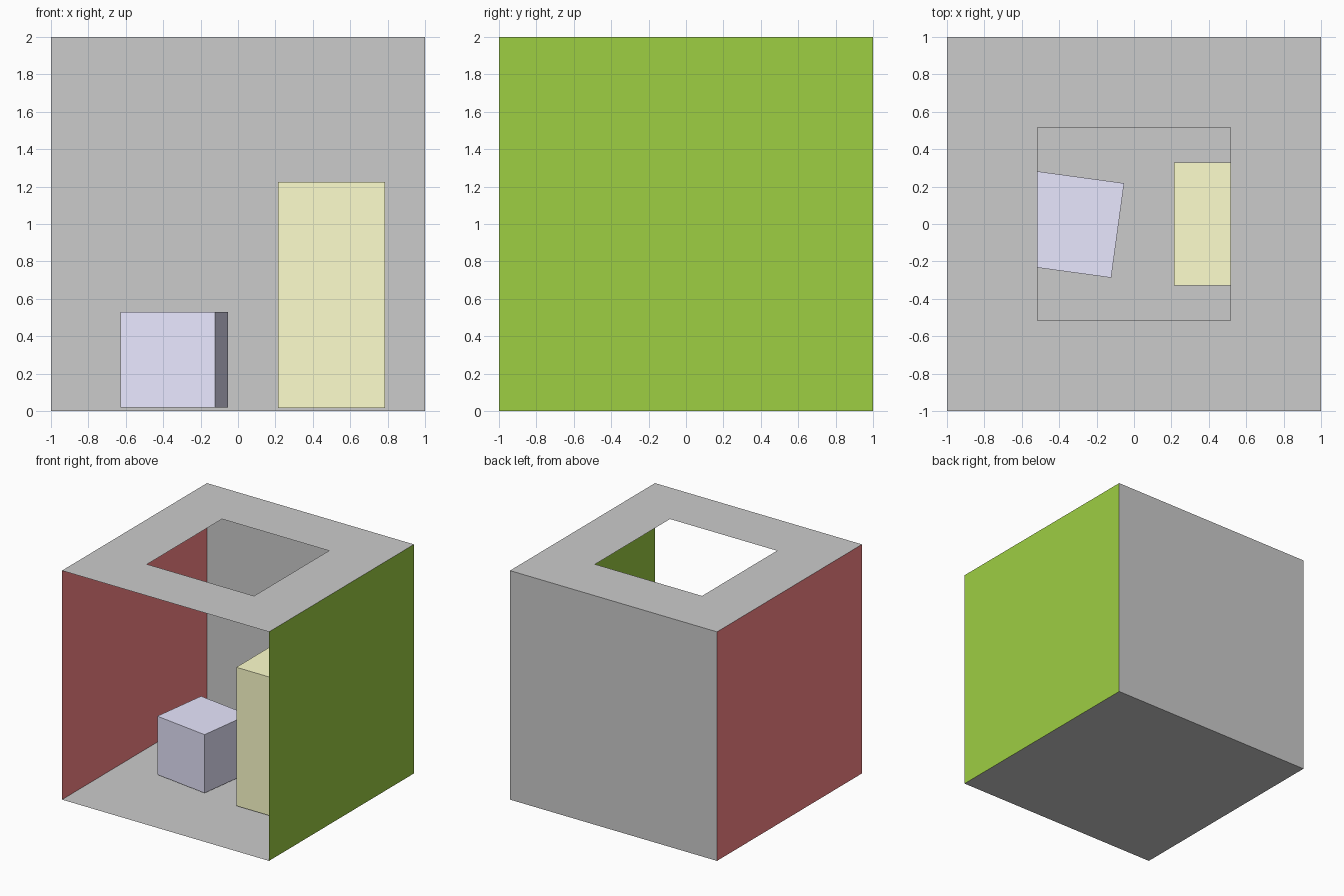
import bpy
import bmesh
from math import radians, pi
from mathutils import Matrix

if "Cube" in bpy.data.objects:
    bpy.data.objects.remove(bpy.data.objects["Cube"])


def material(name, rgb):
    mat = bpy.data.materials.new(name)
    mat.diffuse_color = (*rgb, 1)
    mat.use_nodes = True
    mat.node_tree.nodes["Principled BSDF"].inputs["Base Color"].default_value = mat.diffuse_color
    return mat


def finish(name, bm, mat=None):
    mesh = bpy.data.meshes.new(name)
    bm.to_mesh(mesh)
    bm.free()
    obj = bpy.data.objects.new(name, mesh)
    bpy.context.collection.objects.link(obj)
    if mat:
        mesh.materials.append(mat)
    return obj


def wall(name, loc, axis='X', angle=0, mat=None):
    """Thin 2 x 2 sheet, turned so it faces into the room."""
    bm = bmesh.new()
    bmesh.ops.create_grid(bm, x_segments=1, y_segments=1, size=1)
    bm.transform(Matrix.Translation(loc) @ Matrix.Rotation(angle, 4, axis))
    return finish(name, bm, mat)


def block(name, size, loc, turn, mat):
    bm = bmesh.new()
    bmesh.ops.create_cube(bm, size=1)
    bm.transform(Matrix.Translation(loc) @ Matrix.Rotation(turn, 4, 'Z')
                 @ Matrix.Diagonal((*size, 1)))
    return finish(name, bm, mat)


red = material("red", (1.0, 0.24, 0.25))
green = material("green", (0.34, 0.62, 0.055))
yellow = material("yellow", (1.0, 1.0, 0.61))
lavender = material("lavender", (0.81, 0.80, 1.0))

# Room shell, open at the front
wall("floor", (0, 0, 0))
wall("back_wall", (0, 1, 1), 'X', pi / 2)
wall("left_wall", (-1, 0, 1), 'Y', pi / 2, red)
wall("right_wall", (1, 0, 1), 'Y', -pi / 2, green)

# Ceiling with a square opening: inset a sheet and drop the middle face
bm = bmesh.new()
bmesh.ops.create_grid(bm, x_segments=1, y_segments=1, size=1)
middle = bm.faces[:]
bmesh.ops.inset_region(bm, faces=middle, thickness=0.683, use_boundary=True)
bmesh.ops.delete(bm, geom=middle, context='FACES')
bm.transform(Matrix.Translation((0, 0, 2)) @ Matrix.Rotation(pi, 4, 'X'))
finish("ceiling", bm)

# Blocks hovering just above the floor
block("short_block", (0.51, 0.51, 0.51), (-0.34, 0, 0.275), radians(-7.8), lavender)
block("tall_block", (0.57, 0.66, 1.21), (0.5, 0, 0.62), 0, yellow)
